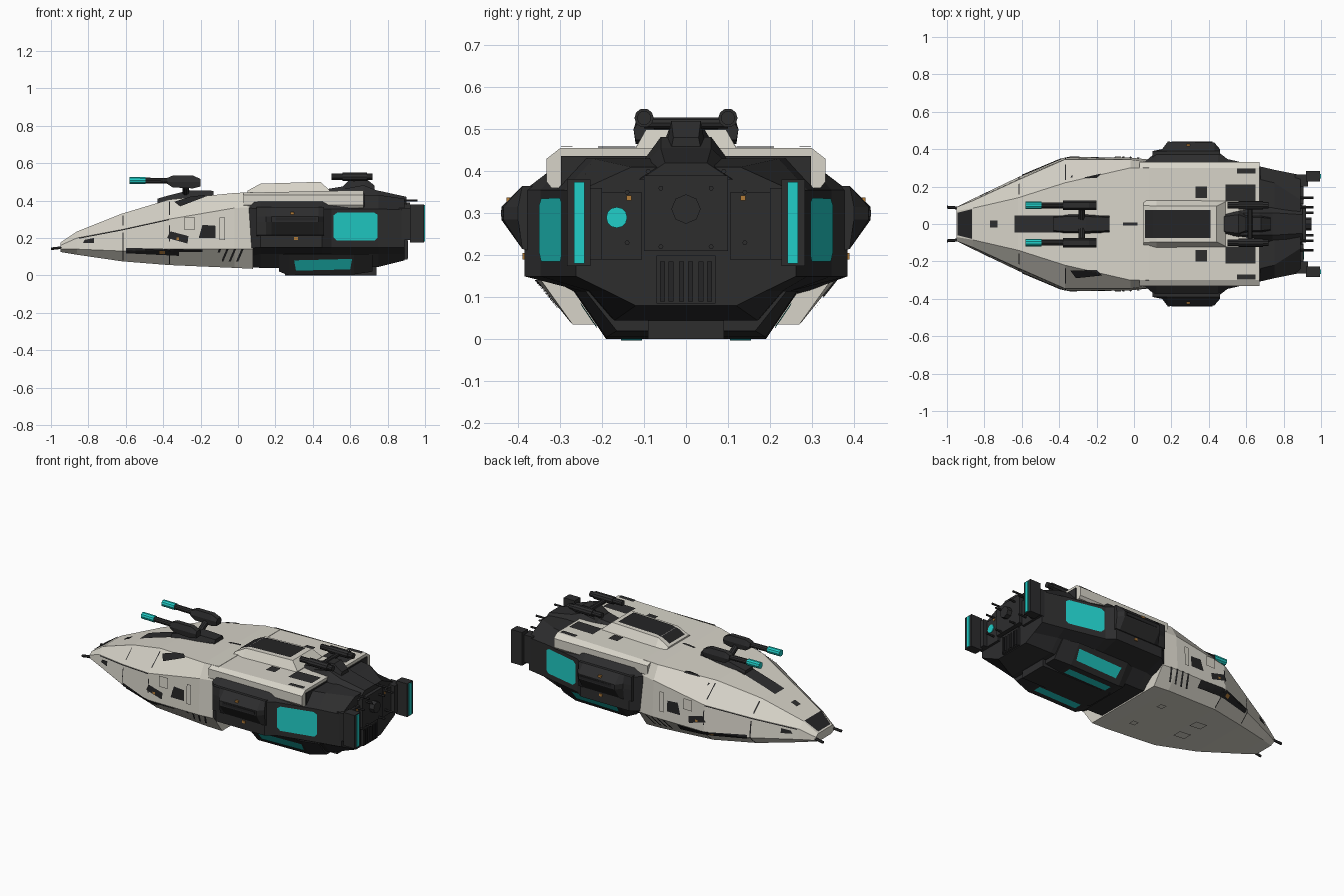
import bpy, bmesh, math
from mathutils import Vector
from mathutils.bvhtree import BVHTree

if "Cube" in bpy.data.objects:
    bpy.data.objects.remove(bpy.data.objects["Cube"])


def material(name, rgb):
    m = bpy.data.materials.new(name)
    m.diffuse_color = (*rgb, 1)
    m.use_nodes = True
    m.node_tree.nodes["Principled BSDF"].inputs["Base Color"].default_value = m.diffuse_color
    return m


LIGHT = material("hull_ivory", (0.68, 0.655, 0.58))
DARK = material("dark_grey", (0.026, 0.026, 0.027))
PANEL = material("panel_black", (0.018, 0.018, 0.019))
TEAL = material("teal_glow", (0.015, 0.62, 0.58))
AMBER = material("amber_lamp", (0.45, 0.20, 0.04))


def finish(name, bm, mat):
    bmesh.ops.recalc_face_normals(bm, faces=bm.faces)
    me = bpy.data.meshes.new(name)
    bm.to_mesh(me)
    bm.free()
    me.materials.append(mat)
    ob = bpy.data.objects.new(name, me)
    bpy.context.collection.objects.link(ob)
    return ob


def add_rings(bm, rings):
    """Bridge closed rings of points and cap both ends."""
    vs = [[bm.verts.new(p) for p in r] for r in rings]
    n = len(vs[0])
    for a, b in zip(vs, vs[1:]):
        for i in range(n):
            bm.faces.new((a[i], a[(i + 1) % n], b[(i + 1) % n], b[i]))
    bm.faces.new(vs[0])
    bm.faces.new(vs[-1])


def loft(name, sections, mat):
    """Body symmetric in y from half profiles (x, [(y, z), ...])."""
    bm = bmesh.new()
    add_rings(bm, [[(x, y, z) for y, z in h] + [(x, -y, z) for y, z in reversed(h)]
                   for x, h in sections])
    return finish(name, bm, mat)


def side_loft(name, sections, mat):
    """Pair of mirrored parts from full profiles (x, [(y, z), ...])."""
    bm = bmesh.new()
    for s in (1, -1):
        add_rings(bm, [[(x, s * y, z) for y, z in h] for x, h in sections])
    return finish(name, bm, mat)


def boxes(name, items, mat, mirror=True):
    """Boxes (x0, x1, y0, y1, z0, z1), optionally mirrored in y."""
    bm = bmesh.new()
    for x0, x1, y0, y1, z0, z1 in items:
        for s in ((1, -1) if mirror else (1,)):
            add_rings(bm, [[(x, s * y0, z0), (x, s * y1, z0), (x, s * y1, z1), (x, s * y0, z1)]
                           for x in (x0, x1)])
    return finish(name, bm, mat)


def rods(name, items, mat, sides=10):
    """Rods (start, end, radius) between two points."""
    bm = bmesh.new()
    for a, b, r in items:
        a, b = Vector(a), Vector(b)
        q = (b - a).to_track_quat('Z', 'Y')
        ring = [q @ Vector((r * math.cos(t), r * math.sin(t), 0))
                for t in (2 * math.pi * i / sides for i in range(sides))]
        add_rings(bm, [[p + c for c in ring] for p in (a, b)])
    return finish(name, bm, mat)


def plates(name, target, axis, sign, quads, mat, mirror=True, off=0.005):
    """Thin plates projected on a body along an axis; quads are 4 (u, v) corners."""
    me = target.data
    tree = BVHTree.FromPolygons([v.co for v in me.vertices], [p.vertices[:] for p in me.polygons])
    bm = bmesh.new()
    nu, nv = 8, 5
    for q in quads:
        c = [Vector(p) for p in q]
        for m in ((1, -1) if mirror else (1,)):
            grid = {}
            for i in range(nu + 1):
                for j in range(nv + 1):
                    p = c[0].lerp(c[1], i / nu).lerp(c[3].lerp(c[2], i / nu), j / nv)
                    o, d = [p.x, p.y], [0, 0]
                    s = sign
                    if axis == 1:
                        s = sign * m
                    else:
                        o[1] *= m
                    o.insert(axis, 3 * s)
                    d.insert(axis, -s)
                    hit = tree.ray_cast(Vector(o), Vector(d))[0]
                    if hit:
                        grid[i, j] = bm.verts.new(hit - Vector(d) * off)
            for i in range(nu):
                for j in range(nv):
                    k = [(i, j), (i + 1, j), (i + 1, j + 1), (i, j + 1)]
                    if all(t in grid for t in k):
                        bm.faces.new([grid[t] for t in k])
    return finish(name, bm, mat)


def rect(u0, u1, v0, v1):
    return [(u0, v0), (u1, v0), (u1, v1), (u0, v1)]


# Forward hull, roof slab and roof cabin
hull = loft("forward_hull", [
    (-0.95, [(.06, .125), (.09, .14), (.09, .16), (.07, .175)]),
    (-0.86, [(.10, .11), (.135, .14), (.125, .20), (.085, .235)]),
    (-0.62, [(.19, .075), (.25, .13), (.235, .245), (.14, .33)]),
    (-0.37, [(.26, .055), (.355, .14), (.345, .30), (.22, .405)]),
    (-0.02, [(.275, .04), (.355, .14), (.345, .36), (.30, .44)]),
    (0.08, [(.27, .035), (.345, .14), (.33, .365), (.30, .445)])], LIGHT)
roof = loft("roof_slab", [(x, [(.32, .36), (.332, .375), (.332, .43), (.30, z)])
                          for x, z in ((0.03, .442), (0.67, .455))], LIGHT)
cabin = loft("roof_cabin", [(0.05, [(.135, .43), (.10, .452)]), (0.12, [(.135, .43), (.095, .49)]),
                            (0.44, [(.135, .43), (.095, .50)]), (0.49, [(.135, .43), (.12, .455)])], LIGHT)
boxes("roof_rear_plate", [(0.667, 0.676, -.298, .298, .36, .437)], DARK, False)

# Dark engine body, belly pod, side pods
body = loft("engine_body", [
    (0.06, [(.18, .045), (.25, .10), (.335, .145), (.335, .36), (.29, .42)]),
    (0.12, [(.18, .04), (.25, .115), (.385, .15), (.385, .355), (.30, .42)]),
    (0.45, [(.18, .04), (.25, .115), (.385, .15), (.385, .355), (.30, .42)]),
    (0.50, [(.18, .04), (.25, .115), (.347, .15), (.347, .355), (.28, .43)]),
    (0.75, [(.17, .045), (.23, .115), (.29, .15), (.29, .355), (.22, .43)]),
    (0.89, [(.12, .08), (.19, .115), (.262, .15), (.262, .35), (.13, .41)])], DARK)
belly = loft("belly_pod", [(0.22, [(.17, .02), (.25, .11)]), (0.27, [(.19, 0), (.268, .115)]),
                           (0.62, [(.19, .005), (.265, .115)]), (0.72, [(.165, .02), (.24, .115)])], DARK)
side_loft("side_pod", [(x, [(.33, .20), (.39, .215), (y, .285), (y, .315), (.39, .365), (.33, .365)])
                       for x, y in ((0.10, .39), (0.15, .40), (0.18, .44), (0.43, .435), (0.46, .40))], DARK)
boxes("side_pod_slot", [(0.20, 0.42, .43, .441, .292, .308)], PANEL)
boxes("belly_keel", [(0.25, 0.74, -.09, .09, .0, .07)], DARK, False)
loft("rear_hump", [(0.53, [(.10, .42), (.06, .455)]), (0.67, [(.12, .40), (.06, .482)]),
                   (0.74, [(.12, .40), (.06, .455)]), (0.90, [(.11, .38), (.05, .42)])], DARK)

# Glowing panels
plates("side_glow", body, 1, -1, [[(0.53, .185), (0.73, .185), (0.745, .20), (0.745, .325)],
                                  [(0.53, .185), (0.745, .325), (0.725, .337), (0.53, .335)],
                                  [(0.53, .185), (0.53, .335), (0.51, .32), (0.51, .205)]], TEAL)
plates("belly_side_glow", belly, 1, -1, [[(0.31, .025), (0.60, .032), (0.61, .088), (0.30, .08)]], TEAL)
plates("belly_under_glow", belly, 2, -1, [rect(0.30, 0.60, .105, .155)], TEAL, off=0.003)

# Hull side windows, slots and vents
plates("hull_side_panels", hull, 1, -1, [
    [(-0.38, .20), (-0.27, .17), (-0.265, .21), (-0.36, .235)],
    [(-0.21, .20), (-0.12, .20), (-0.12, .265), (-0.19, .27)],
    [(-0.60, .118), (-0.19, .098), (-0.19, .137), (-0.60, .147)],
    [(-0.83, .172), (-0.77, .172), (-0.77, .20), (-0.82, .19)]], PANEL)
plates("hull_upper_windows", hull, 2, 1, [[(-0.34, .25), (-0.20, .245), (-0.17, .275), (-0.31, .29)]], PANEL)
plates("hull_vents", hull, 1, -1, [[(x, .075), (x + .012, .075), (x + .04, .14), (x + .028, .14)]
                                   for x in (-0.13, -0.09, -0.05, -0.01)], DARK)
plates("hull_seams", hull, 1, -1, [rect(-0.617, -0.611, .08, .32), rect(-0.369, -0.363, .06, .395),
                                   [(-0.85, .196), (-0.62, .24), (-0.62, .245), (-0.85, .201)],
                                   [(-0.62, .24), (-0.37, .295), (-0.37, .30), (-0.62, .245)]],
       PANEL, off=0.003)
plates("hull_hatch", hull, 1, -1, [rect(-0.29, -0.23, .245, .31), rect(-0.10, -0.07, .19, .31)],
       LIGHT, off=0.009)
plates("hull_lamps", hull, 1, -1, [rect(-0.33, -0.315, .19, .203), rect(-0.42, -0.39, .115, .13)], AMBER, off=0.009)
boxes("side_pod_lamps", [(0.28, 0.30, .41, .428, .322, .338), (0.30, 0.32, .38, .39, .19, .205)], AMBER)

# Top windows and hatches
plates("nose_window", hull, 2, 1, [[(-0.945, -.06), (-0.865, -.08), (-0.865, .08), (-0.945, .06)]], PANEL, False)
plates("turret_slot", hull, 2, 1, [rect(-0.64, -0.13, -.045, .045), rect(-0.77, -0.73, -.02, .02),
                                   rect(-0.06, 0.02, -.008, .008)], DARK, False)
plates("cabin_window", cabin, 2, 1, [rect(0.06, 0.41, -.075, .075)], PANEL, False)
plates("roof_hatches", roof, 2, 1, [rect(0.33, 0.39, .14, .20), rect(0.49, 0.65, .12, .21),
                                    rect(0.55, 0.65, .27, .298)], DARK)
rods("nose_prongs", [((-1.0, s * .09, .142), (-0.93, s * .085, .15), .008) for s in (1, -1)], DARK, 6)
plates("belly_hull_panels", hull, 2, -1, [rect(-0.45, -0.37, .04, .10), rect(-0.12, -0.08, .10, .14)],
       LIGHT, off=0.008)

# Front turret
loft("front_turret_mount", [(-0.43, [(.045, .37), (.035, .41)]), (-0.36, [(.055, .39), (.04, .43)]),
                            (-0.26, [(.055, .40), (.04, .455)]), (-0.13, [(.05, .41), (.035, .452)])], DARK)
side_loft("front_gun_housing", [(x, [(.08, z0), (.12, z0), (.125, .50), (.115, z1), (.085, z1), (.075, .50)])
                                for x, z0, z1 in ((-0.38, .49, .52), (-0.35, .47, .533),
                                                  (-0.24, .465, .533), (-0.20, .475, .515))], DARK)
rods("front_gun_barrels", [((-0.50, s * .1, .507), (-0.36, s * .1, .505), .016) for s in (1, -1)]
     + [((-0.28, s * .1, .48), (-0.28, s * .03, .44), .018) for s in (1, -1)], DARK)
rods("front_gun_tips", [((-0.58, s * .1, .508), (-0.495, s * .1, .507), .02) for s in (1, -1)], TEAL)

# Rear turret
loft("rear_turret_mount", [(0.48, [(.06, .44), (.04, .462)]), (0.56, [(.08, .44), (.05, .475)]),
                           (0.60, [(.05, .44), (.035, .515)]), (0.68, [(.05, .44), (.035, .52)]),
                           (0.73, [(.04, .43), (.03, .48)])], DARK)
rods("rear_guns", [((a, s * .1, .527), (b, s * .1, .527), r) for s in (1, -1)
                   for a, b, r in ((0.50, 0.72, .017), (0.56, 0.69, .023))]
     + [((0.62, -.1, .515), (0.62, .1, .515), .014)], DARK)

# Stern: fins, plates, hub and rods
boxes("stern_fins", [(0.92, 0.995, .228, .284, .175, .38), (0.86, 0.93, .20, .265, .19, .36)], DARK)
boxes("stern_fin_glow", [(0.99, 1.0, .242, .267, .18, .375)], TEAL)
boxes("stern_panels", [(0.88, 0.905, .105, .215, .19, .35)], DARK)
boxes("stern_centre_plate", [(0.88, 0.92, -.10, .10, .21, .39), (0.87, 0.905, -.07, .07, .085, .20)], DARK, False)
boxes("stern_grille", [(0.90, 0.91, y, y + .012, .09, .185) for y in (.005, .03, .05)], PANEL)
rods("stern_hub", [((0.91, 0, .31), (0.95, 0, .31), .035)], DARK, 8)
rods("stern_rods", [((0.87, s * y, z), (0.96, s * y, z), .006) for s in (1, -1)
                    for y, z in ((.06, .36), (.14, .35), (.14, .23), (.06, .22), (.09, .40))], DARK, 6)
rods("stern_lamp", [((0.90, -.165, .29), (0.909, -.165, .29), .025)], TEAL, 12)
boxes("stern_amber", [(0.90, 0.909, .13, .142, .33, .342)], AMBER)
